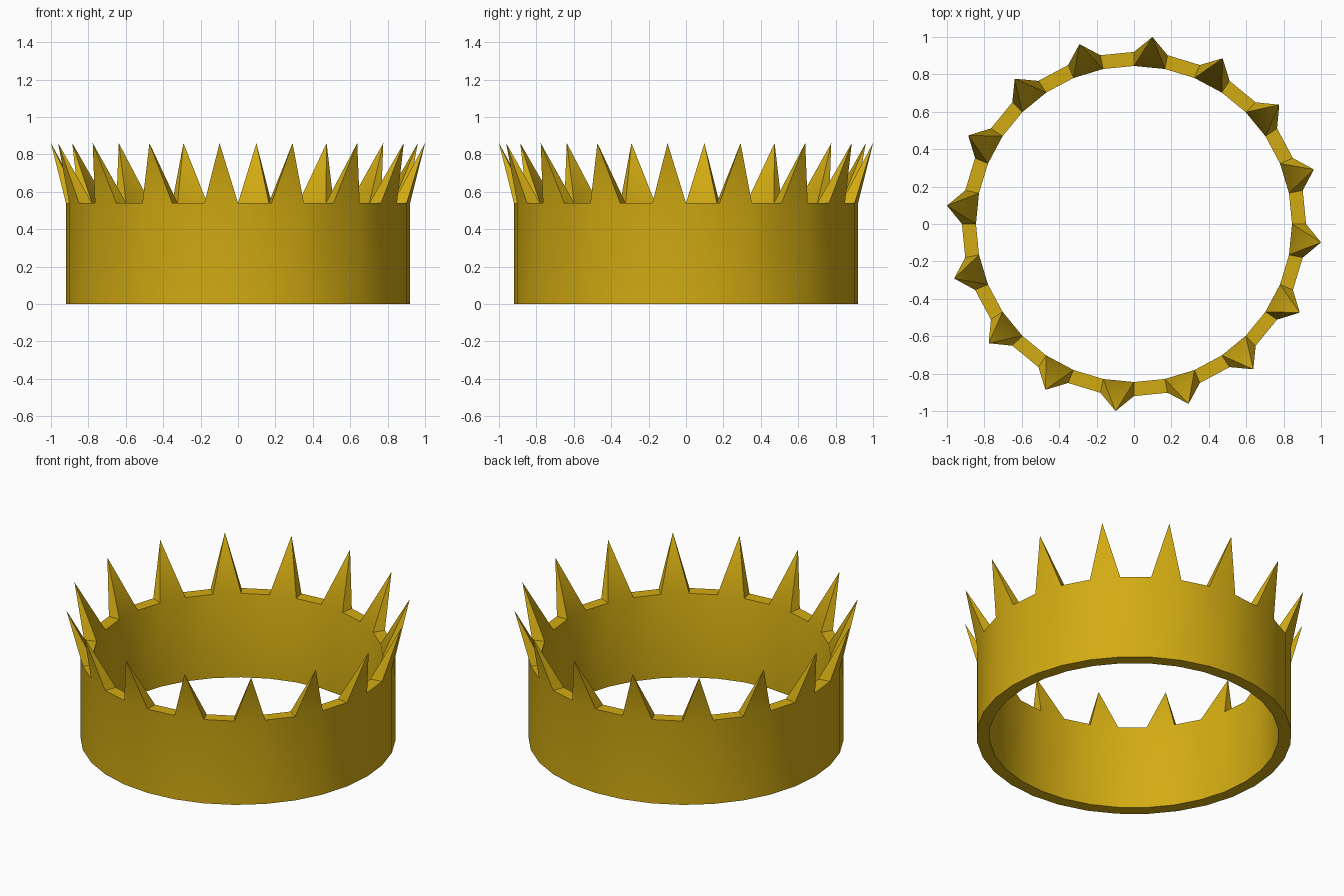
import bpy, bmesh, math

cube = bpy.data.objects.get("Cube")
if cube:
    bpy.data.objects.remove(cube, do_unlink=True)

SEGMENTS = 32
OUTER, INNER = 0.92, 0.845
BAND_TOP, TIP_Z = 0.54, 0.86
STEP = 2 * math.pi / SEGMENTS
TIP_R = 1 / math.cos(STEP / 2)

gold = bpy.data.materials.new("gold")
gold.use_nodes = True
gold.diffuse_color = (0.65, 0.41, 0.006, 1)
gold.node_tree.nodes["Principled BSDF"].inputs["Base Color"].default_value = gold.diffuse_color

bm = bmesh.new()


def ring(radius, z):
    return [bm.verts.new((radius * math.cos(i * STEP), radius * math.sin(i * STEP), z))
            for i in range(SEGMENTS)]


# Band: rectangular section swept around the circle
loops = [ring(OUTER, 0), ring(OUTER, BAND_TOP), ring(INNER, BAND_TOP), ring(INNER, 0)]
rim = []
for k in range(4):
    a, b = loops[k], loops[(k + 1) % 4]
    for i in range(SEGMENTS):
        j = (i + 1) % SEGMENTS
        face = bm.faces.new((a[i], a[j], b[j], b[i]))
        if k == 1:
            rim.append(face)

# Spikes: every other rim face is drawn up and outward to a point
for i in range(1, SEGMENTS, 2):
    angle = (i + 0.5) * STEP
    tip = bm.verts.new((TIP_R * math.cos(angle), TIP_R * math.sin(angle), TIP_Z))
    corners = list(rim[i].verts)
    bm.faces.remove(rim[i])
    for n in range(4):
        bm.faces.new((corners[n], corners[(n + 1) % 4], tip))

bmesh.ops.recalc_face_normals(bm, faces=bm.faces)
mesh = bpy.data.meshes.new("crown")
bm.to_mesh(mesh)
bm.free()
mesh.materials.append(gold)

crown = bpy.data.objects.new("crown", mesh)
bpy.context.collection.objects.link(crown)
bpy.ops.object.select_all(action="DESELECT")
crown.select_set(True)
bpy.context.view_layer.objects.active = crown
bpy.ops.object.shade_smooth_by_angle(angle=math.radians(30))
